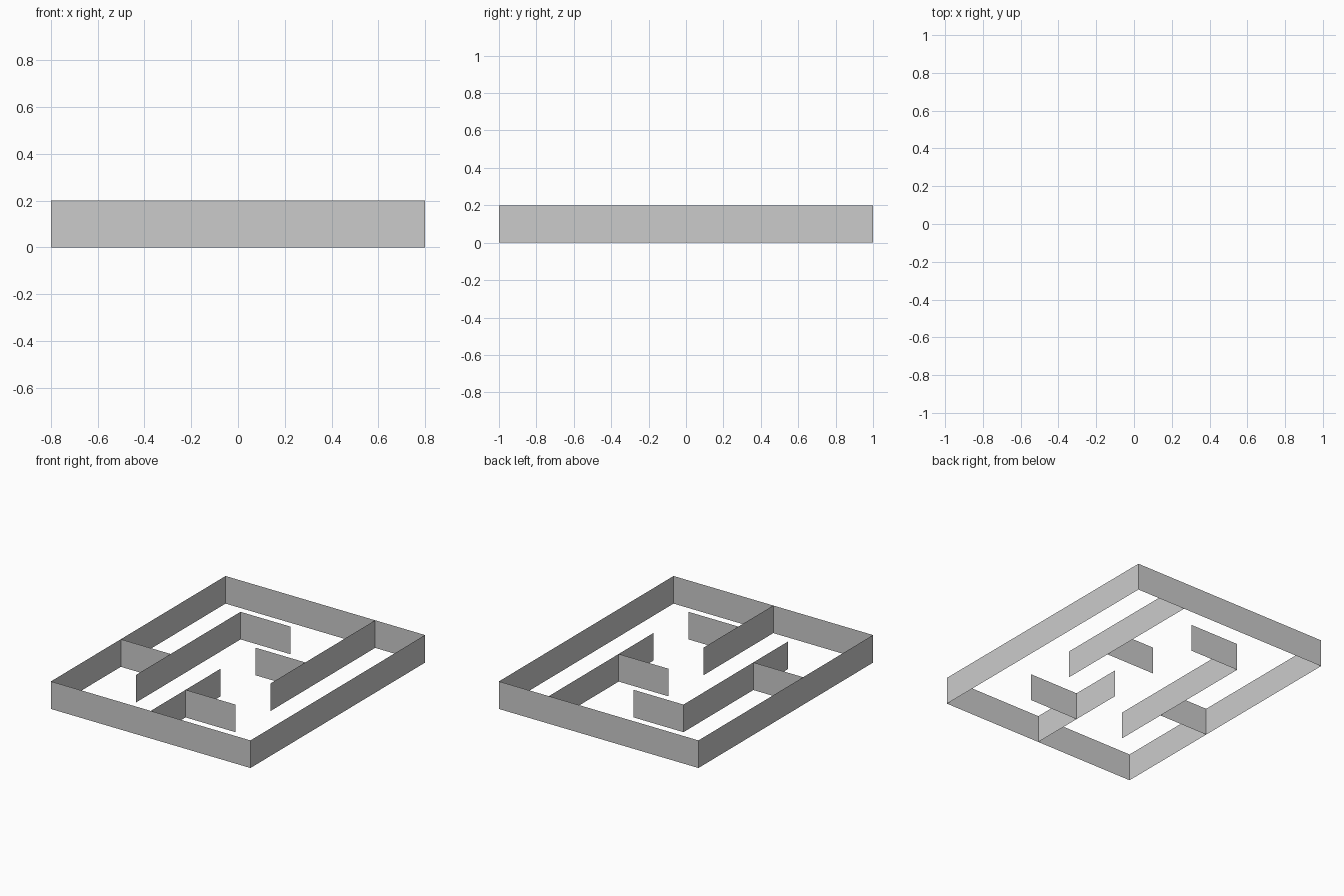
import bpy, bmesh

if "Cube" in bpy.data.objects:
    bpy.data.objects.remove(bpy.data.objects["Cube"])

HEIGHT = 0.2


def wall(name, path, closed=False):
    """Raise a floor-plan path into a paper-thin vertical wall."""
    bm = bmesh.new()
    verts = [bm.verts.new((x, y, 0)) for x, y in path]
    ends = verts[1:] + verts[:1] if closed else verts[1:]
    edges = [bm.edges.new(pair) for pair in zip(verts, ends)]
    raised = bmesh.ops.extrude_edge_only(bm, edges=edges)["geom"]
    top = [v for v in raised if isinstance(v, bmesh.types.BMVert)]
    bmesh.ops.translate(bm, verts=top, vec=(0, 0, HEIGHT))
    bmesh.ops.recalc_face_normals(bm, faces=bm.faces)
    mesh = bpy.data.meshes.new(name)
    bm.to_mesh(mesh)
    bm.free()
    obj = bpy.data.objects.new(name, mesh)
    bpy.context.collection.objects.link(obj)


# Outer boundary
wall("outer_wall", [(-0.8, -1), (0.8, -1), (0.8, 1), (-0.8, 1)], closed=True)

# Right partition and its branch
wall("right_partition", [(0.4, 1), (0.4, -0.2)])
wall("right_branch", [(0.4, 0.2), (0, 0.2)])

# Left partition with a turned end, joined to the outer wall
wall("left_partition", [(0, 0.6), (-0.4, 0.6), (-0.4, -0.6)])
wall("left_connector", [(-0.8, -0.2), (-0.4, -0.2)])

# Front partition and its branch
wall("front_partition", [(0, -1), (0, -0.2)])
wall("front_branch", [(0, -0.6), (0.4, -0.6)])
